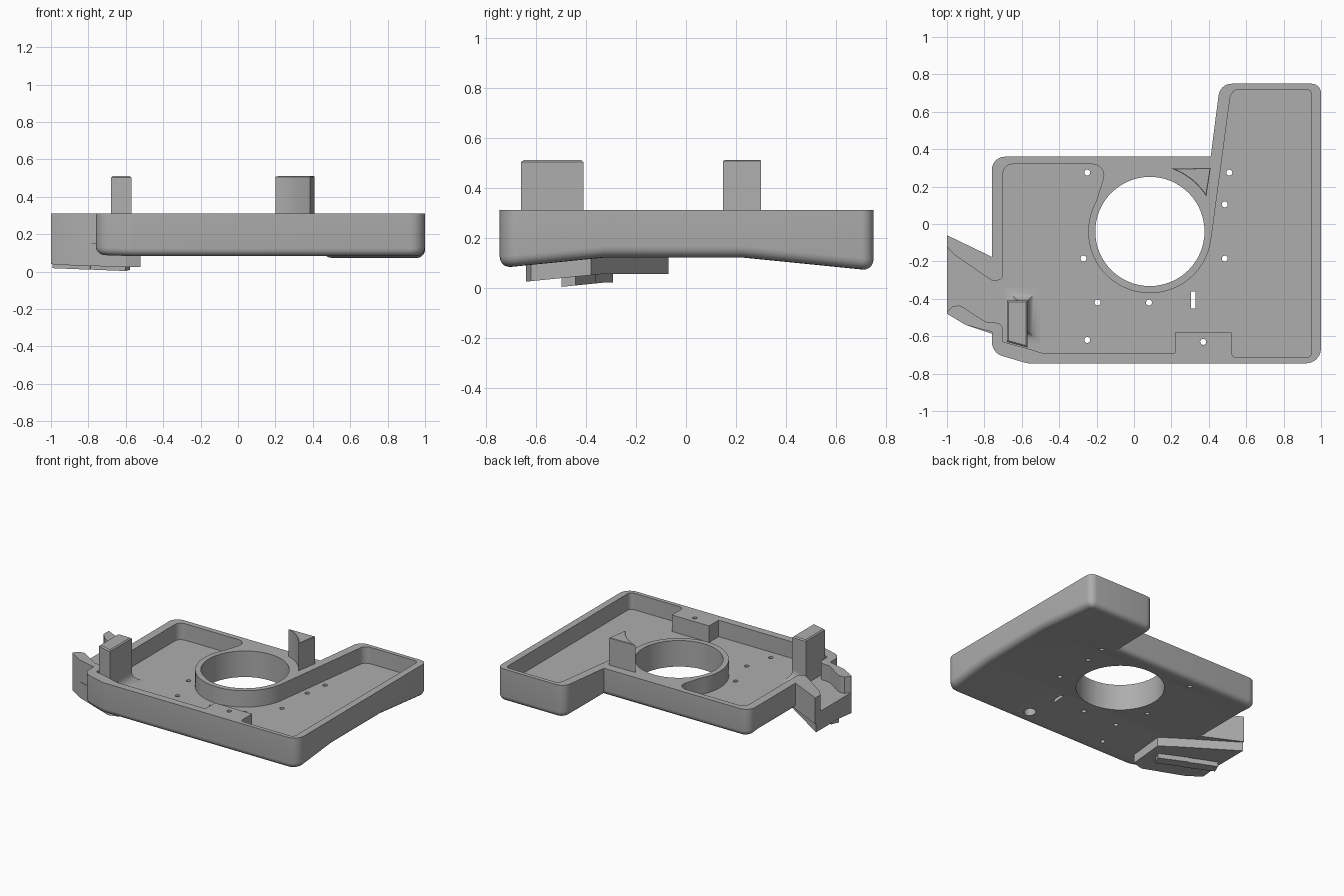
import bpy, bmesh, math
from mathutils import Vector

if "Cube" in bpy.data.objects:
    bpy.data.objects.remove(bpy.data.objects["Cube"])

grey = bpy.data.materials.new("plain grey")
grey.use_nodes = True
COLOUR = (0.42, 0.42, 0.42, 1)
grey.diffuse_color = COLOUR
grey.node_tree.nodes["Principled BSDF"].inputs["Base Color"].default_value = COLOUR

TOP, FLOOR = 0.31, 0.19
RING = Vector((0.085, -0.04))
BENDS = (-0.33, 0.23)


def belly(y):
    """Height of the folded underside."""
    if y < BENDS[0]:
        return 0.12 - 0.1 * (BENDS[0] - y)
    if y > BENDS[1]:
        return 0.12 - 0.1 * (y - BENDS[1])
    return 0.12


def outline(points, steps=6):
    """Polygon whose corners (x, y, radius) are rounded."""
    out = []
    for i, p in enumerate(points):
        c = Vector(p[:2])
        if len(p) < 3:
            out.append(c)
            continue
        a, b = Vector(points[i - 1][:2]) - c, Vector(points[(i + 1) % len(points)][:2]) - c
        half = a.angle(b) / 2
        reach = min(p[2] / math.tan(half), 0.48 * a.length, 0.48 * b.length)
        radius = reach * math.tan(half)
        centre = c + (a.normalized() + b.normalized()).normalized() * radius / math.sin(half)
        start, end = c + a.normalized() * reach - centre, c + b.normalized() * reach - centre
        sweep = start.angle_signed(end)
        for k in range(steps + 1):
            t = -sweep * k / steps
            out.append(centre + Vector((start.x * math.cos(t) - start.y * math.sin(t),
                                        start.x * math.sin(t) + start.y * math.cos(t))))
    return out


def inset(poly, d):
    """Mitred inward offset."""
    n = len(poly)
    area = sum(poly[i - 1].cross(poly[i]) for i in range(n))
    side = 1 if area > 0 else -1
    res = []
    for i, c in enumerate(poly):
        u, v = (c - poly[i - 1]).normalized(), (poly[(i + 1) % n] - c).normalized()
        nu, nv = Vector((-u.y, u.x)) * side, Vector((-v.y, v.x)) * side
        res.append(c + (nu + nv) * d / (1 + nu.dot(nv)))
    return res


def solid(name, poly, levels, drape=False):
    """Stack of inset rings (inset, z); drape folds the low rings along the belly."""
    bm = bmesh.new()
    rings = [[bm.verts.new((p.x, p.y, z)) for p in inset(poly, d)] for d, z in levels]
    for low, high in zip(rings, rings[1:]):
        for i in range(len(low)):
            bm.faces.new((low[i - 1], low[i], high[i], high[i - 1]))
    bm.faces.new(rings[0])
    bm.faces.new(rings[-1])
    if drape:
        for y in BENDS:
            bmesh.ops.bisect_plane(bm, geom=bm.verts[:] + bm.edges[:] + bm.faces[:],
                                   plane_co=(0, y, 0), plane_no=(0, 1, 0))
        for v in bm.verts:
            if v.co.z < 0.06:
                v.co.z += belly(v.co.y)
    bmesh.ops.recalc_face_normals(bm, faces=bm.faces)
    mesh = bpy.data.meshes.new(name)
    bm.to_mesh(mesh)
    bm.free()
    mesh.materials.append(grey)
    obj = bpy.data.objects.new(name, mesh)
    bpy.context.collection.objects.link(obj)
    return obj


def circle(x, y, r, n):
    return [Vector((x + r * math.cos(math.tau * i / n), y + r * math.sin(math.tau * i / n)))
            for i in range(n)]


def combine(target, tool, operation):
    mod = target.modifiers.new("join", "BOOLEAN")
    mod.operation, mod.solver, mod.object = operation, "EXACT", tool
    bpy.context.view_layer.objects.active = target
    bpy.ops.object.modifier_apply(modifier=mod.name)
    bpy.data.objects.remove(tool)


def smooth(obj):
    bpy.ops.object.select_all(action="DESELECT")
    obj.select_set(True)
    bpy.context.view_layer.objects.active = obj
    bpy.ops.object.shade_smooth_by_angle(angle=math.radians(32))


# Tray shell with a rounded lower edge
R = 0.045
edge = [(R * (1 - math.sin(t)), R * (1 - math.cos(t)))
        for t in (math.pi / 2 * k / 5 for k in range(6))]
shell = outline([(-0.76, 0.36, 0.07), (0.41, 0.36), (0.46, 0.75, 0.07), (1, 0.75, 0.05),
                 (1, -0.745, 0.08), (-0.57, -0.745, 0.1), (-0.76, -0.69, 0.08)])
tray = solid("tray", shell, edge + [(0, TOP)], drape=True)

# Side spout and the thicker pad below it
arm = [Vector(p) for p in ((-0.73, -0.19), (-1, -0.06), (-1, -0.48), (-0.9, -0.54), (-0.73, -0.585))]
combine(tray, solid("spout", arm, [(0, 0), (0, TOP)], drape=True), "UNION")
pad = [Vector(p) for p in ((-1, -0.07), (-1, -0.48), (-0.9, -0.54), (-0.6, -0.64),
                           (-0.52, -0.62), (-0.52, -0.38))]
combine(tray, solid("pad", pad, [(0, -0.065), (0, 0.15)], drape=True), "UNION")

# Pocket that leaves the walls, the ring, the screw block and the open spout
arc = [(RING.x + 0.33 * math.cos(t), RING.y + 0.33 * math.sin(t))
       for t in (math.radians(150 + 202 * k / 40) for k in range(41))]
pocket = outline([(-0.70, 0.32, 0.05), (-0.14, 0.32, 0.06)] + arc +
                 [(0.52, 0.72, 0.05), (0.95, 0.72, 0.03), (0.95, -0.715, 0.03),
                  (0.52, -0.715, 0.03), (0.52, -0.58), (0.22, -0.58), (0.22, -0.69),
                  (-0.49, -0.69), (-0.57, -0.665), (-0.70, -0.63), (-0.70, -0.53, 0.04),
                  (-0.79, -0.525, 0.04), (-0.93, -0.435, 0.04), (-0.97, -0.44),
                  (-1.03, -0.5), (-1.03, -0.09), (-0.96, -0.165),
                  (-0.75, -0.31, 0.04), (-0.70, -0.29, 0.03)])
combine(tray, solid("pocket_cutter", pocket, [(0, FLOOR), (0, 0.6)]), "DIFFERENCE")

# Large opening, screw holes, counterbore and slot
holes = [(-0.25, 0.275), (-0.27, -0.185), (-0.195, -0.42), (0.08, -0.42), (-0.25, -0.62),
         (0.37, -0.63), (0.485, -0.185), (0.485, 0.105), (0.51, 0.275)]
cuts = [(circle(RING.x, RING.y, 0.292, 64), -0.1, 0.6)]
cuts += [(circle(x, y, 0.016, 14), -0.1, 0.6) for x, y in holes]
cuts.append((circle(0.37, -0.63, 0.04, 24), -0.1, 0.2))
cuts.append(([Vector((0.317 + sx * 0.012, -0.407 + sy * 0.045))
              for sx, sy in ((-1, -1), (1, -1), (1, 1), (-1, 1))], -0.1, 0.6))
for poly, low, high in cuts:
    combine(tray, solid("hole_cutter", poly, [(0, low), (0, high)]), "DIFFERENCE")
smooth(tray)

# Upright posts with softened tops
cap = [(0, 0.502), (0.008, 0.51)]
tall = [Vector(p) for p in ((-0.68, -0.41), (-0.57, -0.41), (-0.57, -0.66), (-0.68, -0.63))]
smooth(solid("front_post", tall, [(0, 0.17)] + cap))
corner = [RING + 0.355 * Vector((math.cos(t), math.sin(t)))
          for t in (math.radians(71 - 39 * k / 12) for k in range(13))]
corner += [Vector((0.41, 0.30))]
smooth(solid("rear_post", corner, [(0, 0.25), (0, 0.507), (0.003, 0.51)]))

# Flared foot of the front post
foot = [Vector(p) for p in ((-0.62, -0.41), (-0.57, -0.41), (-0.57, -0.57), (-0.62, -0.57))]
flare = [(-0.07 * (1 - math.sin(t)), FLOOR + 0.07 * (1 - math.cos(t)))
         for t in (math.pi / 2 * k / 6 for k in range(7))]
smooth(solid("post_foot", foot, [(-0.07, FLOOR - 0.02)] + flare))

# Two low ribs under the pad
for side, (x, y) in (("outer", (-0.88, -0.36)), ("inner", (-0.69, -0.43))):
    along, across = Vector((0.1, -0.04)), Vector((0.012, 0.028))
    c = Vector((x, y))
    rib = [c - along - across, c + along - across, c + along + across, c - along + across]
    solid(side + "_rib", rib, [(0, -0.1), (0, 0.1)], drape=True)
